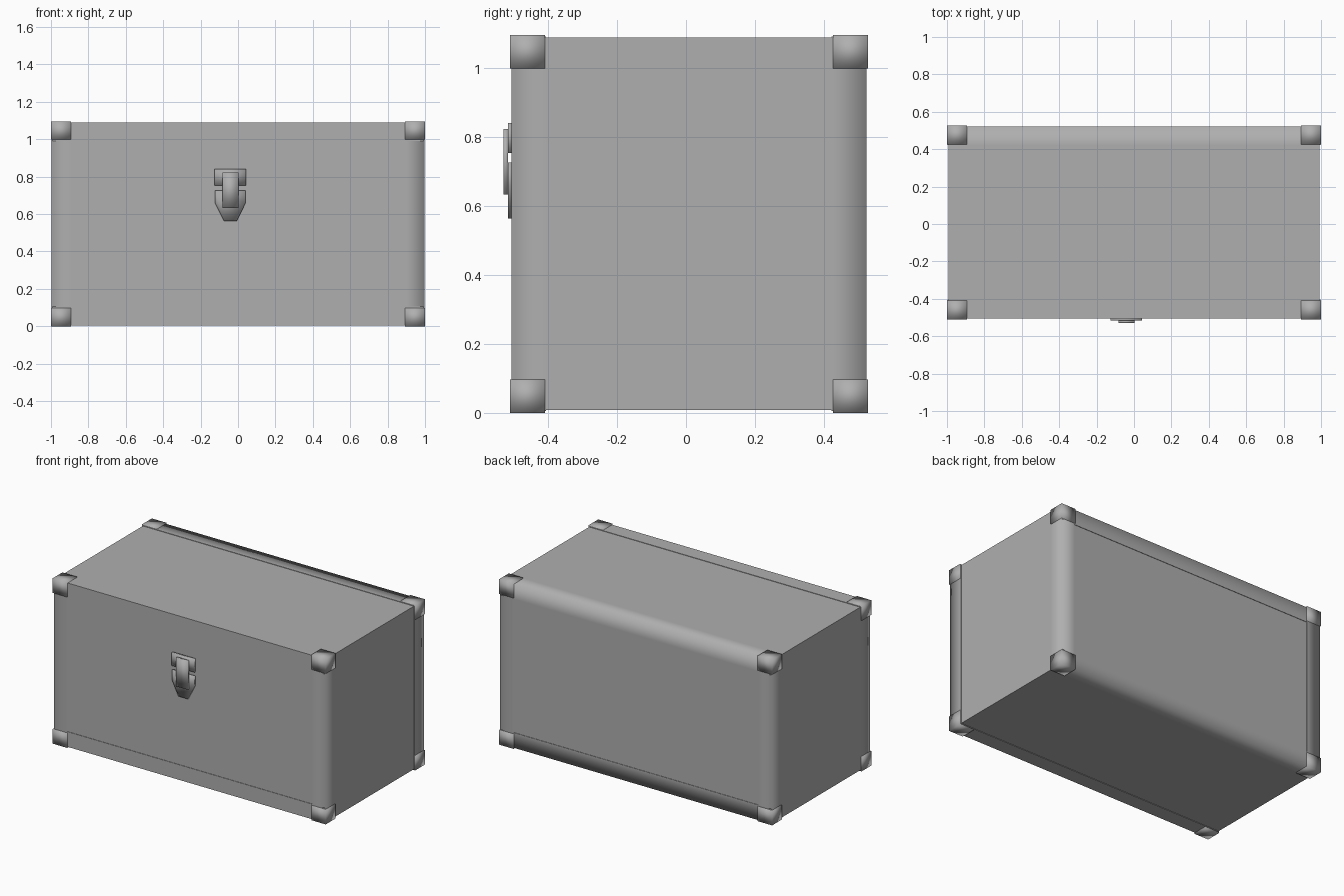
import bpy, bmesh
from mathutils import Vector

if "Cube" in bpy.data.objects:
    bpy.data.objects.remove(bpy.data.objects["Cube"])

C = Vector((0, 0.0085, 0.5475))          # case centre
BODY = Vector((0.993, 0.5105, 0.5395))   # half sizes of the panels
TRIM = Vector((0.996, 0.5135, 0.5425))   # half sizes to outside of trims
CAP = Vector((1.0, 0.5185, 0.5475))      # half sizes to outside of corner caps
CAP_SIZE = Vector((0.106, 0.101, 0.097))

grey = bpy.data.materials.new("dark_grey")
grey.diffuse_color = (0.43, 0.43, 0.43, 1)
grey.use_nodes = True
grey.node_tree.nodes["Principled BSDF"].inputs["Base Color"].default_value = grey.diffuse_color


def finish(bm, name, soft=None):
    """soft: test on an edge, True where shading runs smoothly across it."""
    bmesh.ops.recalc_face_normals(bm, faces=bm.faces)
    for f in bm.faces:
        f.smooth = soft is not None
    if soft:
        for e in bm.edges:
            e.smooth = soft(e)
    me = bpy.data.meshes.new(name)
    bm.to_mesh(me)
    bm.free()
    me.materials.append(grey)
    ob = bpy.data.objects.new(name, me)
    bpy.context.collection.objects.link(ob)
    return ob


def all_soft(edge):
    return True


def box(name, lo, hi, soft=None):
    bm = bmesh.new()
    bmesh.ops.create_cube(bm, size=1)
    lo, hi = Vector(lo), Vector(hi)
    for v in bm.verts:
        v.co = (lo + hi) / 2 + v.co * (hi - lo)
    return finish(bm, name, soft)


def prism(name, pts, axis, lo, hi, soft=None):
    """Extrude a profile along an axis (0 = x, 1 = y, 2 = z)."""
    bm = bmesh.new()
    vs = []
    for p in pts:
        co = list(p)
        co.insert(axis, lo)
        vs.append(bm.verts.new(co))
    f = bm.faces.new(vs)
    r = bmesh.ops.extrude_face_region(bm, geom=[f])
    for v in r["geom"]:
        if isinstance(v, bmesh.types.BMVert):
            v.co[axis] = hi
    return finish(bm, name, soft)


# main case
box("case_body", C - BODY, C + BODY)


# angle trims along the long and the upright edges, softened at the outer corner
def angle_trim(name, axis, sa, sb, rounded=True, width=0.1, t=0.008):
    a, b = [i for i in range(3) if i != axis]
    L = [(0, 0), (width, 0), (width, t), (t, t), (t, width), (0, width)]
    pts = [(C[a] + sa * (TRIM[a] - u), C[b] + sb * (TRIM[b] - v)) for u, v in L]

    def outer_edge(e):
        return all(abs(v.co[a] - pts[0][0]) < 1e-4 and abs(v.co[b] - pts[0][1]) < 1e-4
                   for v in e.verts)

    prism(name, pts, axis, C[axis] - TRIM[axis] + 0.004, C[axis] + TRIM[axis] - 0.004,
          outer_edge if rounded else None)


for sy, ny in ((-1, "front"), (1, "back")):
    for sz, nz in ((-1, "bottom"), (1, "top")):
        angle_trim(f"trim_{ny}_{nz}", 0, sy, sz, rounded=sy > 0)
    for sx, nx in ((-1, "left"), (1, "right")):
        angle_trim(f"trim_{ny}_{nx}", 2, sx, sy)
        # corner caps
        for sz, nz in ((-1, "bottom"), (1, "top")):
            s = Vector((sx, sy, sz))
            outer = C + CAP * s
            inner = outer - CAP_SIZE * s
            lo = [min(p) for p in zip(outer, inner)]
            hi = [max(p) for p in zip(outer, inner)]
            box(f"corner_cap_{ny}_{nx}_{nz}", lo, hi, all_soft)

# front latch: upper plate, pointed lower plate, hasp strap
cx, yf = -0.041, -0.504
box("latch_upper_plate", (cx - 0.084, -0.516, 0.753), (cx + 0.084, yf, 0.84), all_soft)
half = [(0.082, 0.725), (0.082, 0.66), (0.034, 0.563)]
pts = [(cx + x, z) for x, z in half] + [(cx - x, z) for x, z in reversed(half)]
prism("latch_lower_plate", pts, 1, -0.516, yf, all_soft)
box("latch_hasp", (cx - 0.043, -0.529, 0.632), (cx + 0.043, -0.515, 0.822), all_soft)
